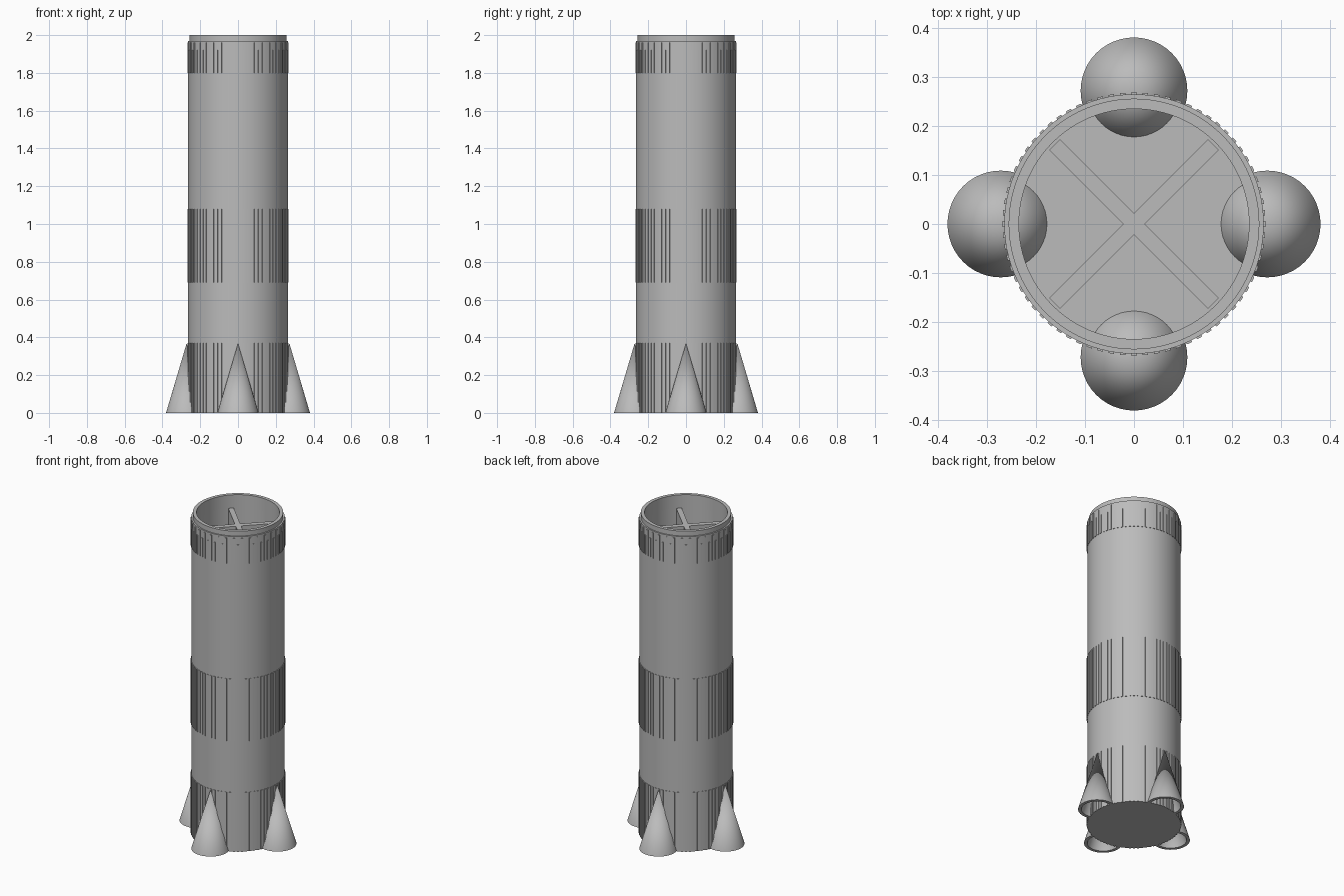
import bpy, bmesh, math
from mathutils import Matrix, Vector

old = bpy.data.objects.get("Cube")
if old:
    bpy.data.objects.remove(old, do_unlink=True)

GREY = (0.5, 0.5, 0.5, 1)
grey = bpy.data.materials.new("plain_grey")
grey.use_nodes = True
grey.diffuse_color = GREY
grey.node_tree.nodes["Principled BSDF"].inputs["Base Color"].default_value = GREY


def finish(name, bm, smooth=True):
    bmesh.ops.recalc_face_normals(bm, faces=bm.faces)
    mesh = bpy.data.meshes.new(name)
    bm.to_mesh(mesh)
    bm.free()
    mesh.materials.append(grey)
    obj = bpy.data.objects.new(name, mesh)
    bpy.context.collection.objects.link(obj)
    if smooth:
        bpy.ops.object.select_all(action="DESELECT")
        obj.select_set(True)
        bpy.context.view_layer.objects.active = obj
        bpy.ops.object.shade_smooth_by_angle(angle=math.radians(30))
    return obj


def lathe(name, profile, steps):
    """Spin a (radius, height) profile around the vertical axis."""
    bm = bmesh.new()
    verts = [bm.verts.new((r, 0, z)) for r, z in profile]
    edges = [bm.edges.new(pair) for pair in zip(verts, verts[1:])]
    bmesh.ops.spin(bm, geom=verts + edges, axis=(0, 0, 1), cent=(0, 0, 0),
                   angle=math.tau, steps=steps)
    bmesh.ops.remove_doubles(bm, verts=bm.verts, dist=0.00005)
    return finish(name, bm)


def box(bm, size, centre, turn):
    matrix = (Matrix.Rotation(turn, 4, "Z") @ Matrix.Translation(centre)
              @ Matrix.Diagonal((*size, 1)))
    bmesh.ops.create_cube(bm, size=1, matrix=matrix)


# Hollow body with a floor, stepped collar and inner lip
R = 0.265
lathe("body_tube", [(0, 0), (R, 0), (R, 1.97), (0.256, 1.97), (0.256, 2),
                    (0.235, 2), (0.235, 1.92), (0.238, 1.92), (0.238, 0.05),
                    (0, 0.05)], 96)

# Bands of fine vertical ribs
RIBS = 72
for name, low, high in (("lower_ribs", 0, 0.37), ("middle_ribs", 0.69, 1.08),
                        ("upper_ribs", 1.8, 1.96)):
    bm = bmesh.new()
    for i in range(RIBS):
        # every other upper rib stops a little lower
        top = 1.92 if name == "upper_ribs" and i % 2 else high
        box(bm, (0.009, 0.0115, top - low), Vector((R - 0.001, 0, (low + top) / 2)),
            math.tau * i / RIBS)
    finish(name, bm, smooth=False)

# Crossed dividing walls inside the tube
bm = bmesh.new()
for turn in (math.pi / 4, -math.pi / 4):
    box(bm, (0.458, 0.031, 1.87), Vector((0, 0, 0.985)), turn)
finish("inner_cross_walls", bm, smooth=False)

# Four hollow cones around the foot
for i, side in enumerate(("left", "back", "right", "front")):
    cone = lathe(side + "_cone", [(0, 0.3), (0.09, 0), (0.109, 0), (0, 0.368)], 48)
    cone.location = Matrix.Rotation(i * math.pi / 2, 3, "Z") @ Vector((0.272, 0, 0))
